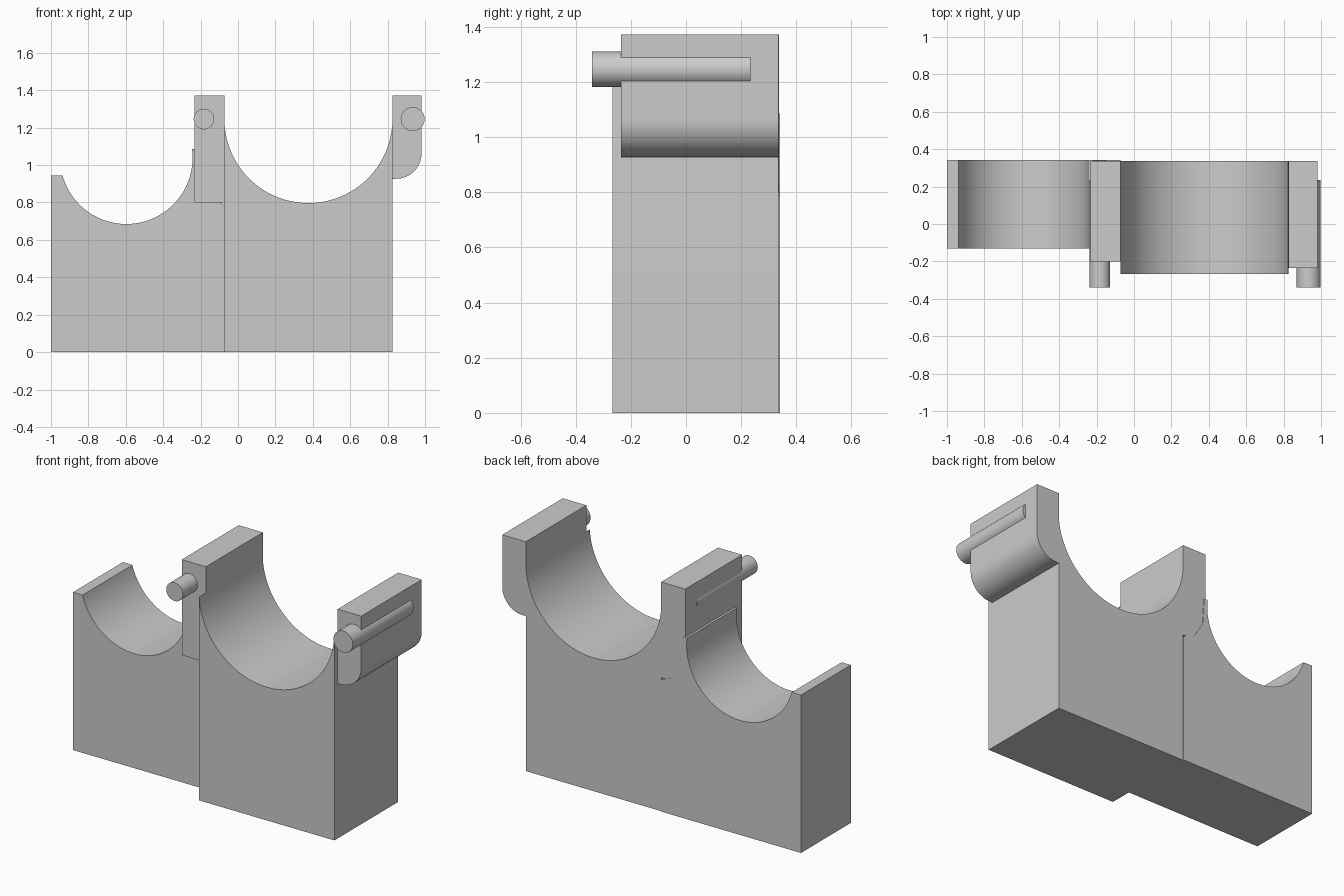
import bpy, bmesh, math

if "Cube" in bpy.data.objects:
    bpy.data.objects.remove(bpy.data.objects["Cube"])

grey = bpy.data.materials.new("plain grey")
grey.diffuse_color = (0.6, 0.6, 0.6, 1)
grey.use_nodes = True
grey.node_tree.nodes["Principled BSDF"].inputs["Base Color"].default_value = grey.diffuse_color


def arc(cx, cz, r, a0, a1, n):
    """Points on an arc in the xz plane, angles in degrees."""
    return [(cx + r * math.cos(math.radians(a0 + (a1 - a0) * i / n)),
             cz + r * math.sin(math.radians(a0 + (a1 - a0) * i / n)))
            for i in range(n + 1)]


def extrude(name, profile, y0, y1):
    """Extrude an xz profile from y0 to y1."""
    bm = bmesh.new()
    front = [bm.verts.new((x, y0, z)) for x, z in profile]
    back = [bm.verts.new((x, y1, z)) for x, z in profile]
    bm.faces.new(front)
    bm.faces.new(back[::-1])
    n = len(profile)
    for i in range(n):
        j = (i + 1) % n
        bm.faces.new((front[i], back[i], back[j], front[j]))
    bmesh.ops.recalc_face_normals(bm, faces=bm.faces)
    mesh = bpy.data.meshes.new(name)
    bm.to_mesh(mesh)
    bm.free()
    mesh.materials.append(grey)
    ob = bpy.data.objects.new(name, mesh)
    bpy.context.collection.objects.link(ob)
    bpy.ops.object.select_all(action='DESELECT')
    ob.select_set(True)
    bpy.context.view_layer.objects.active = ob
    bpy.ops.object.shade_smooth_by_angle(angle=math.radians(30))


def saddle_angles(r, dz_left, dz_right):
    """Start and end angle of a saddle cut with rims at the given heights."""
    return (180 - math.degrees(math.asin(dz_left / r)),
            360 + math.degrees(math.asin(dz_right / r)))


# Large saddle block
a0, a1 = saddle_angles(0.449, -0.03, -0.03)
extrude("large_saddle", [(-0.072, 0), (-0.072, 1.21)]
        + arc(0.3765, 1.246, 0.449, a0, a1, 64)
        + [(0.825, 1.21), (0.825, 0)], -0.267, 0.336)

# Small saddle block, with its right rim tucked behind the middle post
a0, a1 = saddle_angles(0.354, -0.095, 0.046)
extrude("small_saddle", [(-1, 0), (-1, 0.945)]
        + arc(-0.597, 1.039, 0.354, a0, a1, 64)
        + [(-0.22, 1.085), (-0.21, 0.92), (-0.15, 0.82), (-0.072, 0.79),
           (-0.072, 0)], -0.13, 0.341)

# Middle post
extrude("middle_post", [(-0.232, 0.8), (-0.072, 0.8), (-0.072, 1.372),
                        (-0.232, 1.372)], -0.2, 0.338)

# Right post with rounded lower corner
extrude("right_post", [(0.825, 1.372), (0.825, 0.926)]
        + arc(0.846, 1.062, 0.135, -90, 0, 20) + [(0.981, 1.372)],
        -0.236, 0.336)

# Hinge pins
for name, x, r in (("middle_pin", -0.182, 0.055), ("right_pin", 0.934, 0.064)):
    extrude(name, arc(x, 1.246, r, 0, 360, 40)[:-1], -0.34, 0.234)
